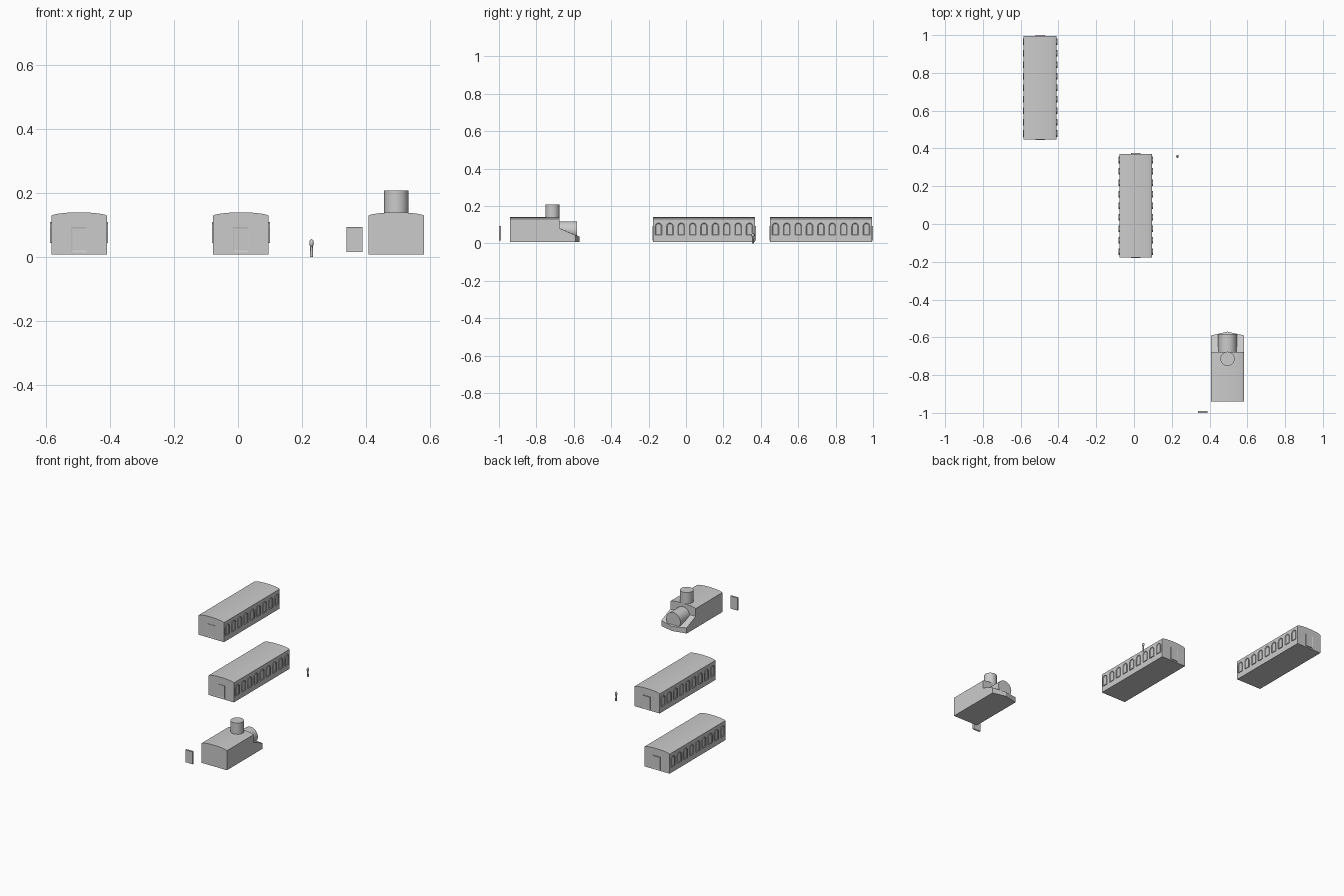
import bpy, bmesh, math
from mathutils import Matrix, Vector

if "Cube" in bpy.data.objects:
    bpy.data.objects.remove(bpy.data.objects["Cube"])


def finish(name, bm, smooth=True):
    bmesh.ops.recalc_face_normals(bm, faces=bm.faces[:])
    me = bpy.data.meshes.new(name)
    bm.to_mesh(me)
    bm.free()
    ob = bpy.data.objects.new(name, me)
    bpy.context.collection.objects.link(ob)
    if smooth:
        bpy.ops.object.select_all(action='DESELECT')
        ob.select_set(True)
        bpy.context.view_layer.objects.active = ob
        bpy.ops.object.shade_smooth_by_angle(angle=math.radians(30))
    return ob


def prism(bm, pts, vec, inset=0.0, depth=0.0):
    """Extrude a polygon along vec; optionally recess the far face."""
    face = bm.faces.new([bm.verts.new(p) for p in pts])
    ext = bmesh.ops.extrude_face_region(bm, geom=[face], use_keep_orig=True)['geom']
    bmesh.ops.translate(bm, vec=vec, verts=[g for g in ext if isinstance(g, bmesh.types.BMVert)])
    if inset:
        cap = [g for g in ext if isinstance(g, bmesh.types.BMFace)][0]
        bmesh.ops.inset_region(bm, faces=[cap], thickness=inset, use_even_offset=True)
        bmesh.ops.translate(bm, vec=-Vector(vec).normalized() * depth, verts=cap.verts[:])


def cylinder(name, r, length, loc, along_y=False):
    bm = bmesh.new()
    m = Matrix.Translation(loc)
    if along_y:
        m = m @ Matrix.Rotation(math.pi / 2, 4, 'X')
    bmesh.ops.create_cone(bm, cap_ends=True, segments=32, radius1=r, radius2=r, depth=length, matrix=m)
    return finish(name, bm)


HW, Z0, EAVE, TOP = 0.087, 0.008, 0.129, 0.14


def carriage_body(name, cx, y0, y1):
    # box with a shallow arched roof
    roof = [(cx + HW * math.cos(math.pi * i / 16),
             EAVE + (TOP - EAVE) * math.sin(math.pi * i / 16) ** 1.2) for i in range(17)]
    prof = [(cx - HW, Z0), (cx + HW, Z0)] + roof
    bm = bmesh.new()
    prism(bm, [(x, y0, z) for x, z in prof], (0, y1 - y0, 0))
    return finish(name, bm)


def door(name, cx, y0, y1):
    bm = bmesh.new()
    pts = [(cx - .025, y0, .016), (cx + .025, y0, .016), (cx + .025, y0, .094), (cx - .025, y0, .094)]
    prism(bm, pts, (0, y1 - y0, 0), 0.004, 0.001)
    return finish(name, bm, False)


def windows(name, cx, y0, y1, side, count=9):
    # row of arched frames with recessed panes
    bm = bmesh.new()
    r, step = 0.018, (y1 - y0) / count
    x = cx + side * (HW - 0.003)
    for i in range(count):
        cy = y0 + step * (i + 0.5)
        pts = [(x, cy - r, .044), (x, cy + r, .044)]
        pts += [(x, cy + r * math.cos(math.pi * k / 10), .091 + r * math.sin(math.pi * k / 10))
                for k in range(11)]
        prism(bm, pts, (side * 0.007, 0, 0), 0.004, 0.003)
    return finish(name, bm, False)


# two passenger carriages
for tag, cx, y0 in (("rear", -0.497, 0.448), ("middle", 0.009, -0.177)):
    y1 = y0 + 0.547
    carriage_body(tag + "_carriage", cx, y0, y1)
    door(tag + "_back_door", cx, y1 - 0.003, y1 + 0.005)
    door(tag + "_front_door", cx, y0 + 0.004, y0 - 0.002)
    for side, label in ((1, "right"), (-1, "left")):
        windows(f"{tag}_{label}_windows", cx, y0, y1, side)

# locomotive: cab, chimney, boiler
LX = 0.495
carriage_body("locomotive_cab", LX, -0.94, -0.677)
cylinder("chimney", 0.038, 0.079, (LX, -0.714, 0.1695))
cylinder("boiler", 0.049, 0.105, (LX, -0.6345, 0.069), True)

# sloping wedge with a pointed nose
bm = bmesh.new()
plan = [(-HW, -0.68), (HW, -0.68), (HW, -0.59), (0, -0.57), (-HW, -0.59)]
prism(bm, [(LX + x, y, Z0) for x, y in plan], (0, 0, 0.03))
for v in bm.verts:
    if v.co.z > 0.02:
        v.co.z = 0.082 if v.co.y < -0.65 else (0.043 if v.co.y < -0.58 else 0.036)
finish("nose_wedge", bm, False)

# loose door panel
door("loose_door", 0.364, -0.99, -1.0)

# small standing post with rounded knob
bm = bmesh.new()
bmesh.ops.create_uvsphere(bm, u_segments=16, v_segments=10, radius=1,
                          matrix=Matrix.Translation((0.23, 0.358, 0.044)) @ Matrix.Diagonal((.007, .008, .012, 1)))
finish("knob", bm)
bm = bmesh.new()
bmesh.ops.create_cone(bm, cap_ends=True, segments=12, radius1=0.005, radius2=0.004, depth=0.034,
                      matrix=Matrix.Translation((0.23, 0.358, 0.017)))
finish("post", bm)
